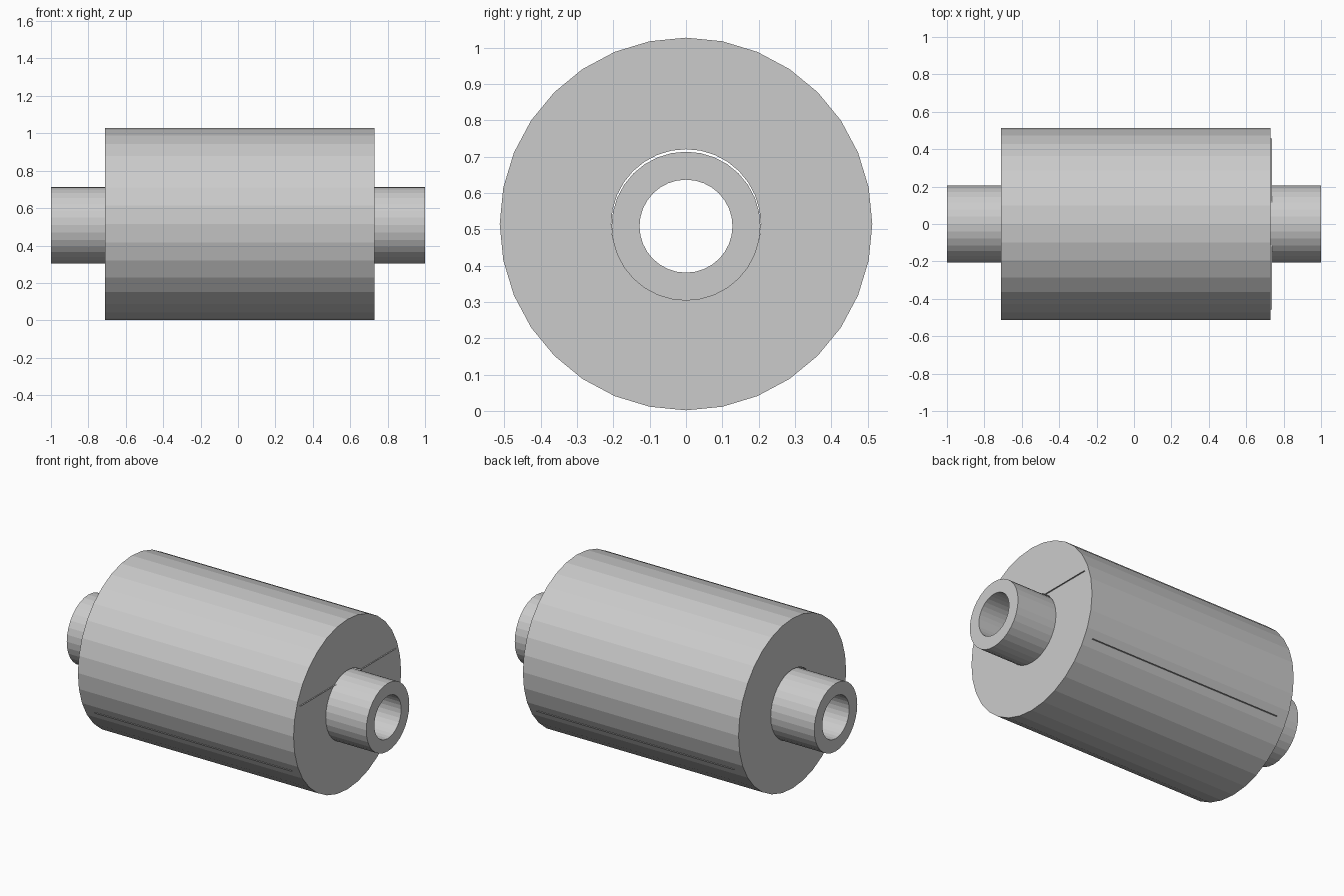
import bpy
import bmesh
from math import sin, cos, tau

if "Cube" in bpy.data.objects:
    bpy.data.objects.remove(bpy.data.objects["Cube"])

SIDES = 32


def finish(name, bm):
    mesh = bpy.data.meshes.new(name)
    bm.to_mesh(mesh)
    bm.free()
    obj = bpy.data.objects.new(name, mesh)
    bpy.context.collection.objects.link(obj)
    return obj


def hollow_cylinder(name, x0, x1, z, outer, inner):
    """Flat-faced hollow cylinder lying along x."""
    bm = bmesh.new()
    profile = [(x0, outer), (x1, outer), (x1, inner), (x0, inner)]
    rings = [[bm.verts.new((x, r * sin(tau * i / SIDES), z + r * cos(tau * i / SIDES)))
              for i in range(SIDES)] for x, r in profile]
    for k in range(4):
        a, b = rings[k], rings[(k + 1) % 4]
        for i in range(SIDES):
            j = (i + 1) % SIDES
            bm.faces.new((a[i], a[j], b[j], b[i]))
    bmesh.ops.recalc_face_normals(bm, faces=bm.faces)
    return finish(name, bm)


def flat_sheet(name, x0, x1, y, z):
    """Thin horizontal sheet."""
    bm = bmesh.new()
    corners = [(x0, -y), (x1, -y), (x1, y), (x0, y)]
    bm.faces.new([bm.verts.new((cx, cy, z)) for cx, cy in corners])
    return finish(name, bm)


# Thick roller body and the tube running through it
hollow_cylinder("roller_body", -0.71, 0.73, 0.515, 0.513, 0.206)
hollow_cylinder("core_tube", -1.0, 1.0, 0.509, 0.205, 0.128)

# Inner sheets whose edges just break through the body
flat_sheet("upper_sheet", -0.58, 0.738, 0.456, 0.68)
flat_sheet("lower_sheet", -0.64, 0.678, 0.458, 0.272)
